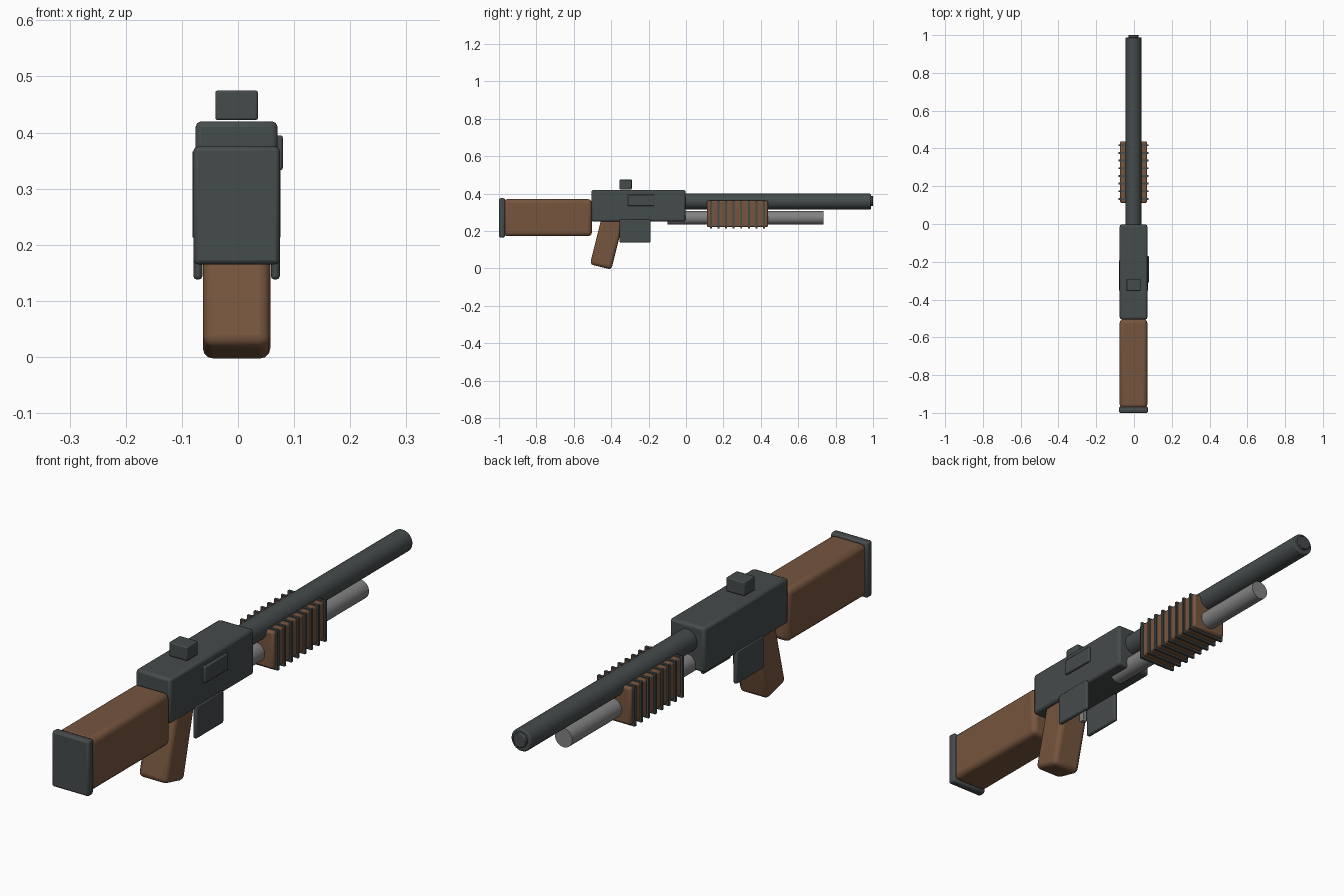
import bpy
from math import radians

default = bpy.data.objects.get("Cube")
if default:
    bpy.data.objects.remove(default, do_unlink=True)

CX = -0.0025  # centre line of the body


def material(name, rgb):
    mat = bpy.data.materials.new(name)
    mat.use_nodes = True
    mat.diffuse_color = (*rgb, 1)
    mat.node_tree.nodes["Principled BSDF"].inputs["Base Color"].default_value = (*rgb, 1)
    return mat


DARK = material("dark gunmetal", (0.06, 0.07, 0.071))
WOOD = material("brown wood", (0.18, 0.09, 0.047))
STEEL = material("light steel", (0.22, 0.225, 0.22))


def finish(obj, name, mat, bevel, segments):
    obj.name = name
    obj.data.materials.append(mat)
    bpy.ops.object.transform_apply(location=False, rotation=True, scale=True)
    if bevel:
        mod = obj.modifiers.new("rounded edges", "BEVEL")
        mod.width = bevel
        mod.segments = segments
        mod.limit_method = "ANGLE"
        mod.angle_limit = radians(40)
    bpy.ops.object.shade_smooth_by_angle(angle=radians(35))
    return obj


def box(name, mat, x, y, z, bevel=0.0, segments=2, tilt=0.0):
    """Box from (low, high) ranges, optionally tilted about x."""
    ranges = (x, y, z)
    bpy.ops.mesh.primitive_cube_add(
        size=1, location=[(a + b) / 2 for a, b in ranges], rotation=(tilt, 0, 0))
    obj = bpy.context.object
    obj.scale = [b - a for a, b in ranges]
    return finish(obj, name, mat, bevel, segments)


def rod(name, mat, radius, y, z, bevel=0.0):
    """Cylinder lying along y."""
    bpy.ops.mesh.primitive_cylinder_add(
        vertices=32, radius=radius, depth=y[1] - y[0],
        location=(CX, sum(y) / 2, z), rotation=(radians(90), 0, 0))
    return finish(bpy.context.object, name, mat, bevel, 2)


def wide(half):
    return (CX - half, CX + half)


# Receiver with sight and ejection port
box("receiver", DARK, wide(0.073), (-0.505, -0.003), (0.25, 0.42), 0.01)
box("rear_sight", DARK, wide(0.038), (-0.355, -0.29), (0.422, 0.475), 0.004)
box("ejection_port", DARK, (0.05, 0.08), (-0.31, -0.17), (0.333, 0.395), 0.004)

# Stock and butt plate
box("stock", WOOD, wide(0.073), (-0.975, -0.503), (0.172, 0.37), 0.02, 3)
box("butt_plate", DARK, wide(0.077), (-1.0, -0.968), (0.165, 0.375), 0.008)

# Raked pistol grip
box("pistol_grip", WOOD, wide(0.06), (-0.48, -0.362), (0.003, 0.293),
    0.018, 3, radians(-14))

# Guard plates on both sides of the trigger
for side, label in ((1, "left"), (-1, "right")):
    mid = CX + side * 0.069
    box(label + "_guard_plate", DARK, (mid - 0.008, mid + 0.008),
        (-0.355, -0.19), (0.138, 0.262), 0.006)
box("trigger", STEEL, wide(0.01), (-0.312, -0.29), (0.155, 0.26), 0.003)

# Barrel, muzzle and magazine tube
rod("barrel", DARK, 0.042, (-0.02, 0.988), 0.357, 0.004)
rod("muzzle_ring", DARK, 0.027, (0.96, 1.0), 0.36, 0.003)
rod("magazine_tube", STEEL, 0.036, (-0.1, 0.735), 0.27)

# Pump handle with raised ribs
box("pump_handle", WOOD, wide(0.072), (0.112, 0.438), (0.22, 0.362), 0.008)
RIBS = 8
for i in range(RIBS):
    y = 0.133 + i * 0.284 / (RIBS - 1)
    box(f"pump_rib_{i + 1}", DARK, wide(0.0785), (y - 0.005, y + 0.005), (0.213, 0.366))
